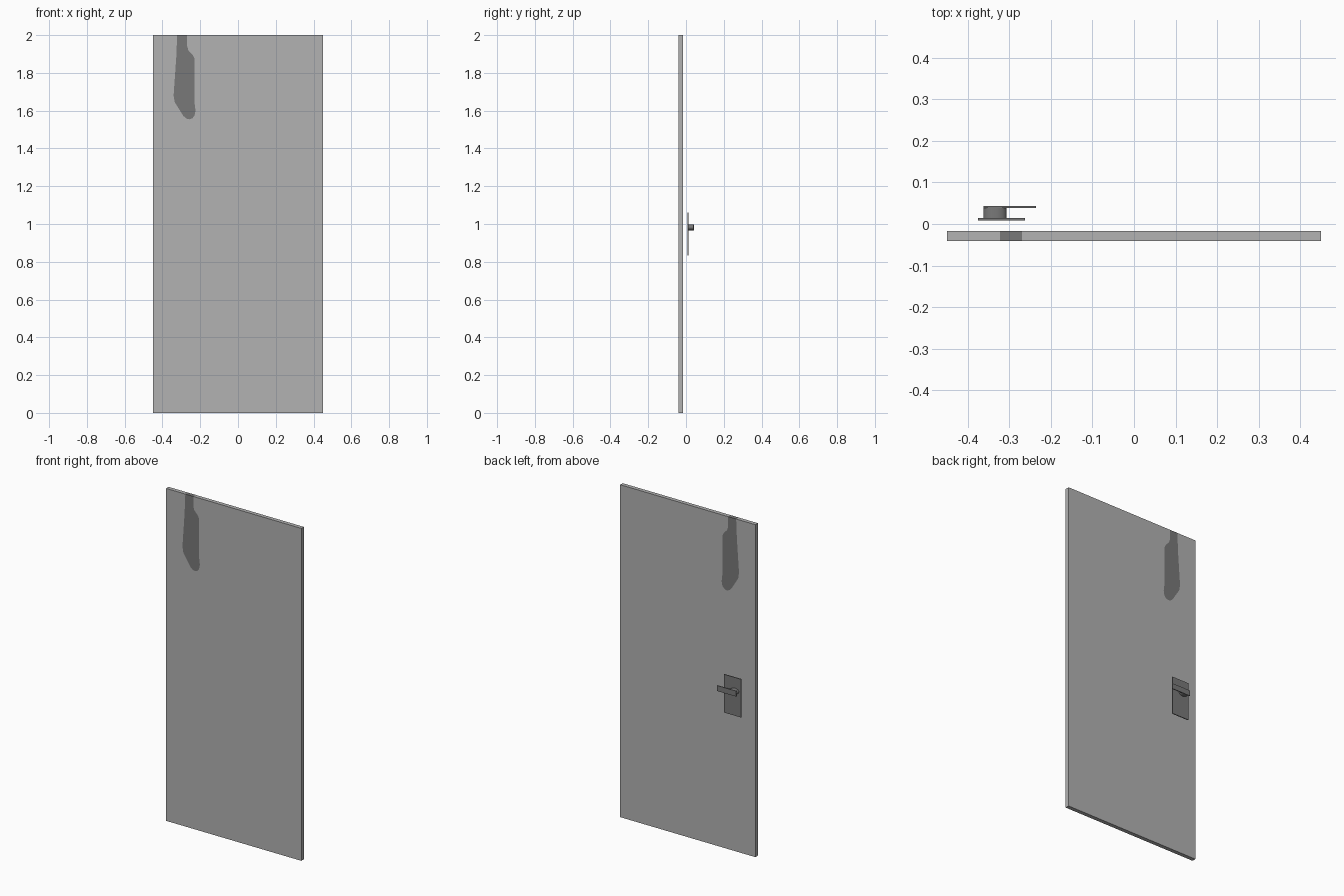
import bpy, bmesh, math
from mathutils import Matrix, Vector

if "Cube" in bpy.data.objects:
    bpy.data.objects.remove(bpy.data.objects["Cube"])


def material(name, value):
    m = bpy.data.materials.new(name)
    m.diffuse_color = (value, value, value, 1)
    m.use_nodes = True
    m.node_tree.nodes["Principled BSDF"].inputs["Base Color"].default_value = m.diffuse_color
    return m


light = material("light_grey", 0.445)
dark = material("dark_grey", 0.19)


def finish(bm, name, mats):
    bmesh.ops.recalc_face_normals(bm, faces=bm.faces)
    me = bpy.data.meshes.new(name)
    bm.to_mesh(me)
    bm.free()
    for m in mats:
        me.materials.append(m)
    ob = bpy.data.objects.new(name, me)
    bpy.context.collection.objects.link(ob)
    return ob


def box(name, lo, hi, mat):
    lo, hi = Vector(lo), Vector(hi)
    bm = bmesh.new()
    size = Matrix.Diagonal((*(hi - lo), 1))
    bmesh.ops.create_cube(bm, size=1, matrix=Matrix.Translation((lo + hi) / 2) @ size)
    return finish(bm, name, [mat])


# Door panel with a dark patch running right through it from the top edge
patch = [(-0.322, 2), (-0.327, 1.88), (-0.334, 1.78), (-0.341, 1.68),
         (-0.335, 1.645), (-0.29, 1.573), (-0.275, 1.559), (-0.258, 1.554),
         (-0.241, 1.56), (-0.23, 1.575), (-0.225, 1.6), (-0.23, 1.64),
         (-0.23, 1.875), (-0.24, 1.895), (-0.262, 1.918), (-0.269, 1.94), (-0.269, 2)]
corners = [(0.45, 2), (0.45, 0), (-0.45, 0), (-0.45, 2)]

bm = bmesh.new()
patch_verts = [bm.verts.new((x, -0.041, z)) for x, z in patch]
corner_verts = [bm.verts.new((x, -0.041, z)) for x, z in corners]
bm.faces.new(patch_verts).material_index = 1
bm.faces.new(patch_verts + corner_verts)
ext = bmesh.ops.extrude_face_region(bm, geom=bm.faces[:], use_keep_orig=True)
new_verts = [g for g in ext["geom"] if isinstance(g, bmesh.types.BMVert)]
bmesh.ops.translate(bm, verts=new_verts, vec=(0, 0.024, 0))
for f in bm.faces:
    if abs(f.normal.y) < 0.5 and len(f.verts) == 4:
        c = f.calc_center_median()
        f.material_index = int(c.z > 1.99 and -0.322 < c.x < -0.269)
finish(bm, "door_panel", [light, dark])

# Handle: back plate, oval spindle and flat lever
box("handle_plate", (-0.375, 0.009, 0.832), (-0.262, 0.014, 1.062), dark)

bm = bmesh.new()
bmesh.ops.create_cone(bm, cap_ends=True, segments=32, radius1=1, radius2=1, depth=1,
                      matrix=Matrix.Translation((-0.3345, 0.026, 0.982))
                      @ Matrix.Diagonal((0.0275, 0.026, 0.0165, 1))
                      @ Matrix.Rotation(math.pi / 2, 4, "X"))
spindle = finish(bm, "handle_spindle", [dark])
bpy.context.view_layer.objects.active = spindle
spindle.select_set(True)
bpy.ops.object.shade_smooth_by_angle(angle=math.radians(35))

box("handle_lever", (-0.362, 0.038, 0.9655), (-0.236, 0.043, 0.9985), dark)
